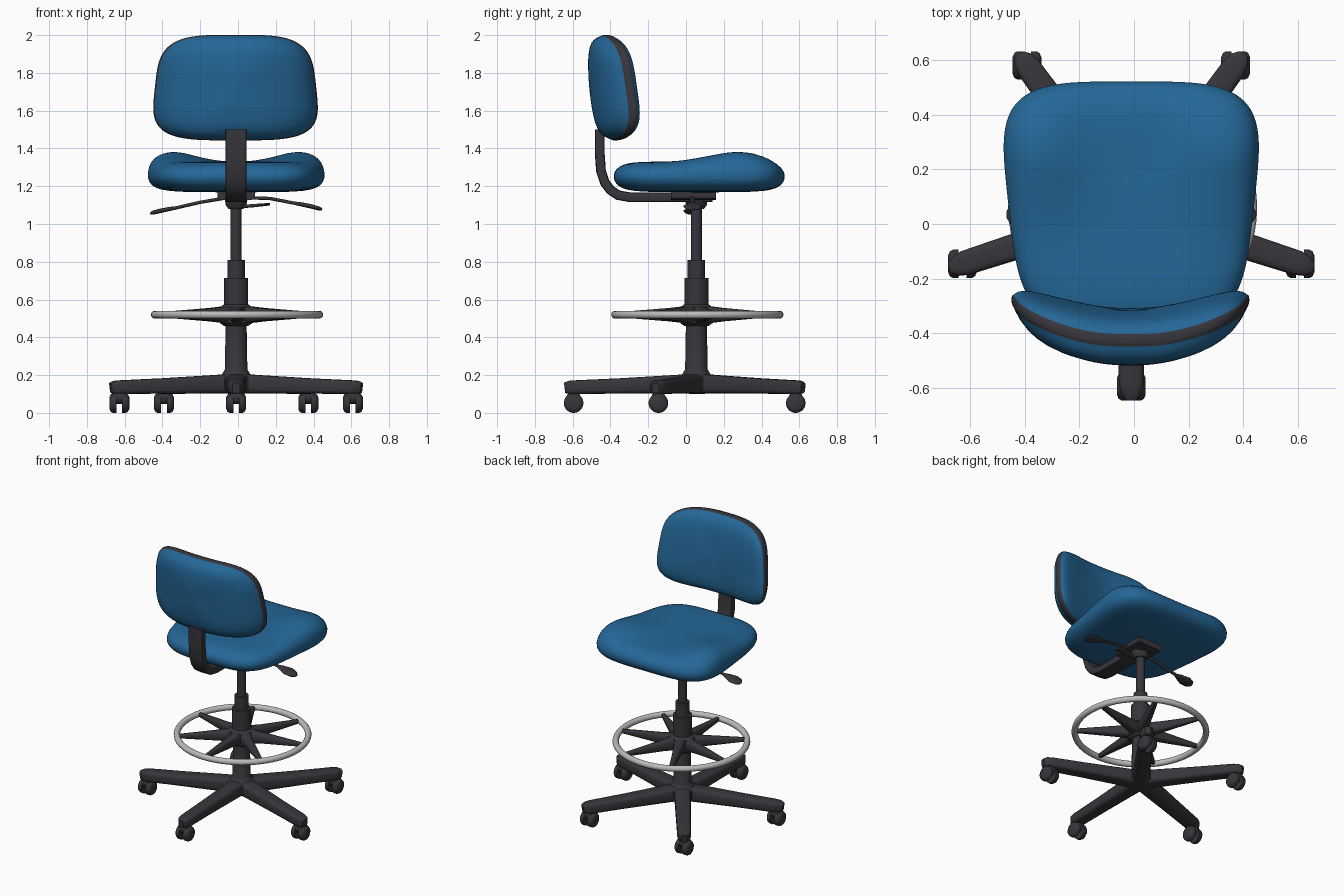
import bpy, bmesh, math
from mathutils import Vector

if "Cube" in bpy.data.objects:
    bpy.data.objects.remove(bpy.data.objects["Cube"])

CX, CY = -0.01, 0.055          # axis of the column


def material(name, rgb):
    m = bpy.data.materials.new(name)
    m.diffuse_color = (*rgb, 1)
    m.use_nodes = True
    m.node_tree.nodes["Principled BSDF"].inputs["Base Color"].default_value = m.diffuse_color
    return m


BLUE = material("blue_fabric", (0.018, 0.135, 0.31))
DARK = material("dark_plastic", (0.038, 0.036, 0.043))
STEEL = material("light_metal", (0.5, 0.5, 0.49))


def loft(name, parts, mat, angle=35):
    """Each part is a list of closed rings skinned together and capped."""
    bm = bmesh.new()
    for rings in parts:
        vs = [[bm.verts.new(p) for p in r] for r in rings]
        n = len(vs[0])
        for a, b in zip(vs, vs[1:]):
            for i in range(n):
                bm.faces.new((a[i], a[(i + 1) % n], b[(i + 1) % n], b[i]))
        bm.faces.new(vs[0])
        bm.faces.new(vs[-1])
    bmesh.ops.recalc_face_normals(bm, faces=bm.faces)
    me = bpy.data.meshes.new(name)
    bm.to_mesh(me)
    bm.free()
    me.materials.append(mat)
    me.shade_smooth()
    me.set_sharp_from_angle(angle=math.radians(angle))
    ob = bpy.data.objects.new(name, me)
    bpy.context.collection.objects.link(ob)
    return ob


def superellipse(n, e):
    out = []
    for i in range(n):
        t = 2 * math.pi * (i + 0.5) / n
        c, s = math.cos(t), math.sin(t)
        out.append((math.copysign(abs(c) ** (2 / e), c), math.copysign(abs(s) ** (2 / e), s)))
    return out


def sweep(path, side, halves, e=2, n=16):
    """Rings along a path; halves gives (half width along side, half height)."""
    path, side, rings = [Vector(p) for p in path], Vector(side), []
    for i, p in enumerate(path):
        tan = path[min(i + 1, len(path) - 1)] - path[max(i - 1, 0)]
        up = side.cross(tan).normalized()
        w, h = halves[i] if len(halves) > 1 else halves[0]
        rings.append([p + side * (w * u) + up * (h * v) for u, v in superellipse(n, e)])
    return rings


def lathe(profile, x=CX, y=CY, n=32):
    ring = superellipse(n, 2)
    return [[(x + r * u, y + r * v, z) for u, v in ring] for r, z in profile]


# Seat cushion: scaled outlines with raised sides toward the sitter's knees
def seat_ring(s, d):
    ring = []
    for u, v in superellipse(64, 4):
        y = 0.07 + 0.457 * v * s
        x = (0.455 + 0.05 * v) * u * s
        bump = 0.052 * min(1, abs(x) / 0.3) ** 2 * math.exp(-((y - 0.28) / 0.22) ** 2)
        ring.append((CX + x, y, 1.24 + d + bump * max(0, d) / 0.08))
    return ring


seat_profile = [(0.05, -0.072), (0.35, -0.072), (0.65, -0.07), (0.85, -0.06), (0.95, -0.038), (1, 0),
                (0.985, 0.038), (0.93, 0.066), (0.82, 0.083), (0.7, 0.088), (0.55, 0.09),
                (0.4, 0.09), (0.22, 0.09), (0.05, 0.09)]
seat = loft("seat", [[seat_ring(s, d) for s, d in seat_profile]], BLUE, 180)


# Backrest: wrapped, leaning cushion with a dark band around the rim
def back_ring(s, d):
    ring = []
    for u, v in superellipse(64, 3.8):
        x, z = (0.428 - 0.03 * v) * u * s, 1.722 + 0.28 * v * s
        ring.append((CX - 0.003 + x, -0.38 - 0.09 * (z - 1.45) + 0.62 * x * x + d, z))
    return ring


back_profile = [(0.05, -0.108), (0.4, -0.106), (0.7, -0.096), (0.85, -0.08), (0.94, -0.055), (0.985, -0.018),
                (1.0, -0.016), (1.0, 0.016), (0.985, 0.018), (0.95, 0.042), (0.87, 0.062),
                (0.7, 0.078), (0.4, 0.085), (0.05, 0.087)]
back = loft("backrest", [[back_ring(s, d) for s, d in back_profile]], BLUE, 180)
back.data.materials.append(DARK)
for f in back.data.polygons:
    if f.index // 64 in (5, 6, 7):
        f.material_index = 1
for ob in (seat, back):
    ob.modifiers.new("smooth", 'SUBSURF').levels = 1
    ob.modifiers["smooth"].render_levels = 1

# Curved bar joining backrest and seat
bar = [(-0.457, 1.5), (-0.457, 1.38), (-0.45, 1.28), (-0.43, 1.22), (-0.4, 1.18), (-0.36, 1.153),
       (-0.3, 1.142), (-0.1, 1.142), (0.14, 1.142)]
loft("back_support", [sweep([(CX, y, z) for y, z in bar], (1, 0, 0), [(0.056, 0.026)], 7)], DARK)

# Mechanism under the seat
loft("seat_mechanism", [
    sweep([(CX, -0.08, 1.155), (CX, 0.16, 1.155)], (1, 0, 0), [(0.1, 0.028)], 7),
    lathe([(0.04, 1.08), (0.055, 1.1), (0.06, 1.13)])], DARK)

# Height and tilt levers with flat paddles, plus a short knob lever
for name, pts in (("left_lever", [(-0.05, 1.14), (-0.2, 1.115), (-0.33, 1.085), (-0.36, 1.08), (-0.41, 1.07), (-0.45, 1.06), (-0.465, 1.055)]),
                  ("right_lever", [(0.03, 1.14), (0.17, 1.135), (0.3, 1.11), (0.33, 1.105), (0.38, 1.095), (0.425, 1.083), (0.445, 1.078)])):
    loft(name, [sweep([(x, 0.035, z) for x, z in pts], (0, 1, 0),
                      [(0.011, 0.009), (0.011, 0.009), (0.012, 0.009), (0.03, 0.011),
                       (0.05, 0.012), (0.04, 0.011), (0.015, 0.006)])], DARK, 60)
loft("short_lever", [sweep([(CX, 0.03, 1.09), (0.08, 0.03, 1.097), (0.17, 0.03, 1.105)], (0, 1, 0),
                           [(0.01, 0.009), (0.012, 0.009), (0.03, 0.007)])], DARK)

# Telescopic column
loft("column", [lathe([(0.1, 0.12), (0.1, 0.185), (0.075, 0.205), (0.06, 0.23), (0.056, 0.46), (0.064, 0.47),
                       (0.064, 0.715), (0.046, 0.715), (0.046, 0.81), (0.03, 0.81),
                       (0.029, 1.13)])], DARK)

# Foot ring with its hub and spokes
RX, RY, RZ = -0.005, 0.06, 0.52
bpy.ops.mesh.primitive_torus_add(location=(RX, RY, RZ), major_radius=0.435, minor_radius=0.021,
                                 major_segments=64, minor_segments=14)
ring = bpy.context.object
ring.name = "foot_ring"
ring.data.materials.append(STEEL)
ring.data.shade_smooth()
spokes = [lathe([(0.064, 0.46), (0.085, 0.475), (0.085, 0.56), (0.064, 0.575)])]
for k in range(7):
    a = math.radians(-90 + k * 360 / 7)
    c, s = math.cos(a), math.sin(a)
    spokes.append(sweep([(RX + r * c, RY + r * s, RZ) for r in (0.03, 0.15, 0.43)], (-s, c, 0),
                        [(0.045, 0.05), (0.03, 0.036), (0.014, 0.013)], 3))
loft("foot_ring_spokes", spokes, DARK)

# Five-legged base: tapered legs with rounded ends and twin-wheel casters
for k in range(5):
    a = math.radians(-90 + k * 72)
    c, s = math.cos(a), math.sin(a)
    stations = [(0, 0.155, 0.058, 0.055), (0.1, 0.152, 0.055, 0.05), (0.4, 0.143, 0.05, 0.041),
                (0.64, 0.136, 0.046, 0.037), (0.675, 0.135, 0.038, 0.035), (0.698, 0.132, 0.02, 0.028)]
    loft(f"base_leg_{k + 1}", [sweep([(CX + r * c, CY + r * s, z) for r, z, _, _ in stations],
                                     (-s, c, 0), [(w, h) for _, _, w, h in stations], 4)], DARK, 40)
    x, y = CX + 0.65 * c, CY + 0.65 * s

    def disc(profile, z):
        return [[(x + dx, y + r * u, z + r * v) for u, v in superellipse(24, 2)] for dx, r in profile]

    wheels = [disc([(sg * 0.015, 0.052), (sg * 0.035, 0.052), (sg * 0.046, 0.046), (sg * 0.053, 0.03)], 0.052)
              for sg in (-1, 1)]
    hood = disc([(-0.03, 0.036), (0.03, 0.036)], 0.082)
    loft(f"caster_{k + 1}", wheels + [hood, lathe([(0.03, 0.08), (0.03, 0.14)], x, y, 16)], DARK, 40)
